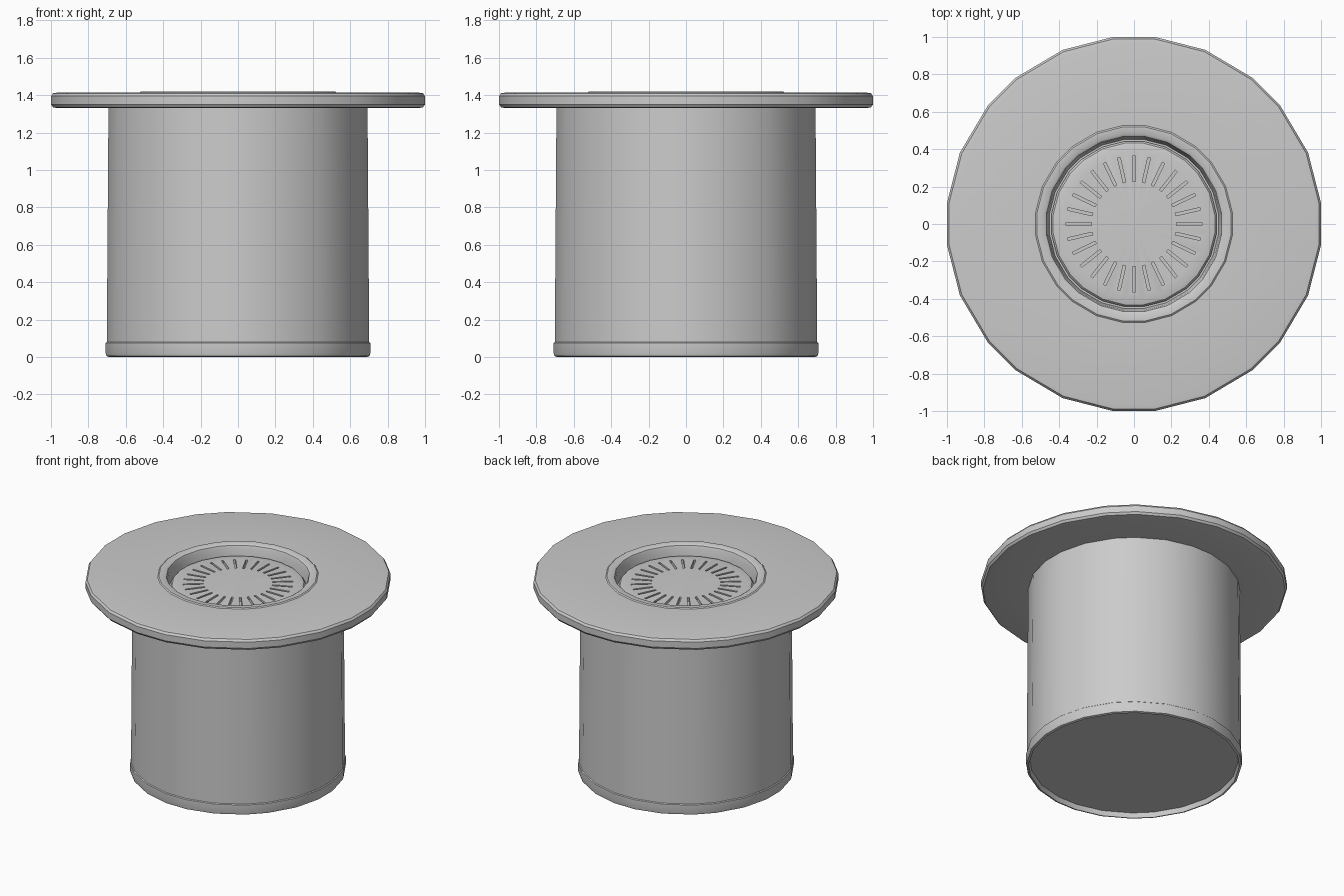
import bpy, bmesh
from math import radians, cos, sin, tau
from mathutils import Matrix

cube = bpy.data.objects.get("Cube")
if cube:
    bpy.data.objects.remove(cube, do_unlink=True)

grey = bpy.data.materials.new("light grey")
grey.use_nodes = True
grey.diffuse_color = (0.6, 0.6, 0.6, 1)
grey.node_tree.nodes["Principled BSDF"].inputs["Base Color"].default_value = grey.diffuse_color

# Slightly uneven 24-sided outline, repeated per quadrant
QUADRANT = (6.5, 22.3, 39, 51, 67.7, 83.5)
ANGLES = [radians(90 * q + a) for q in range(4) for a in QUADRANT]


def add_object(name, bm):
    mesh = bpy.data.meshes.new(name)
    bmesh.ops.recalc_face_normals(bm, faces=bm.faces[:])
    bm.to_mesh(mesh)
    bm.free()
    obj = bpy.data.objects.new(name, mesh)
    bpy.context.collection.objects.link(obj)
    mesh.materials.append(grey)
    return obj


def lathe(name, profile):
    """Spin (radius, height) points around z; a zero radius closes the end."""
    bm = bmesh.new()
    n = len(ANGLES)
    rings = []
    for r, z in profile:
        if r == 0:
            rings.append([bm.verts.new((0, 0, z))] * n)
        else:
            rings.append([bm.verts.new((r * cos(a), r * sin(a), z)) for a in ANGLES])
    for low, high in zip(rings, rings[1:]):
        for i in range(n):
            j = (i + 1) % n
            corners = dict.fromkeys((low[i], low[j], high[j], high[i]))
            bm.faces.new(list(corners))
    return add_object(name, bm)


def smooth(obj):
    bpy.ops.object.select_all(action='DESELECT')
    obj.select_set(True)
    bpy.context.view_layer.objects.active = obj
    bpy.ops.object.shade_smooth_by_angle(angle=radians(35))


# Barrel with a base band and a shallow recess underneath
barrel = lathe("barrel", [
    (0, 0.035), (0.685, 0.035), (0.693, 0), (0.708, 0.005), (0.712, 0.02),
    (0.712, 0.075), (0.706, 0.08), (0.697, 1.34)])

# Wide flange with a raised ring around the central well
flange = lathe("flange", [
    (0.68, 1.332), (0.97, 1.33), (0.995, 1.335), (1.006, 1.35),
    (1.006, 1.395), (0.995, 1.41), (0.97, 1.414), (0.53, 1.414),
    (0.522, 1.42), (0.485, 1.42), (0.472, 1.412), (0.465, 1.395),
    (0.455, 1.32), (0, 1.32)])

# Grille plate sitting in the well
grille = lathe("grille_plate", [
    (0, 1.31), (0.44, 1.31), (0.445, 1.34), (0.435, 1.352), (0.41, 1.358), (0, 1.36)])

# Ring of radial slots cut into the grille
SLOTS = 28
bm = bmesh.new()
for i in range(SLOTS):
    place = (Matrix.Rotation(tau * i / SLOTS, 4, 'Z')
             @ Matrix.Translation((0.295, 0, 1.37))
             @ Matrix.Diagonal((0.135, 0.014, 0.08, 1)))
    bmesh.ops.create_cube(bm, size=1, matrix=place)
cutter = add_object("slot_cutter", bm)
cutter.hide_render = True

cut = grille.modifiers.new("slots", 'BOOLEAN')
cut.operation = 'DIFFERENCE'
cut.solver = 'EXACT'
cut.object = cutter
bpy.context.view_layer.objects.active = grille
grille.select_set(True)
bpy.ops.object.modifier_apply(modifier=cut.name)
bpy.data.objects.remove(cutter, do_unlink=True)

for part in (barrel, flange, grille):
    smooth(part)
